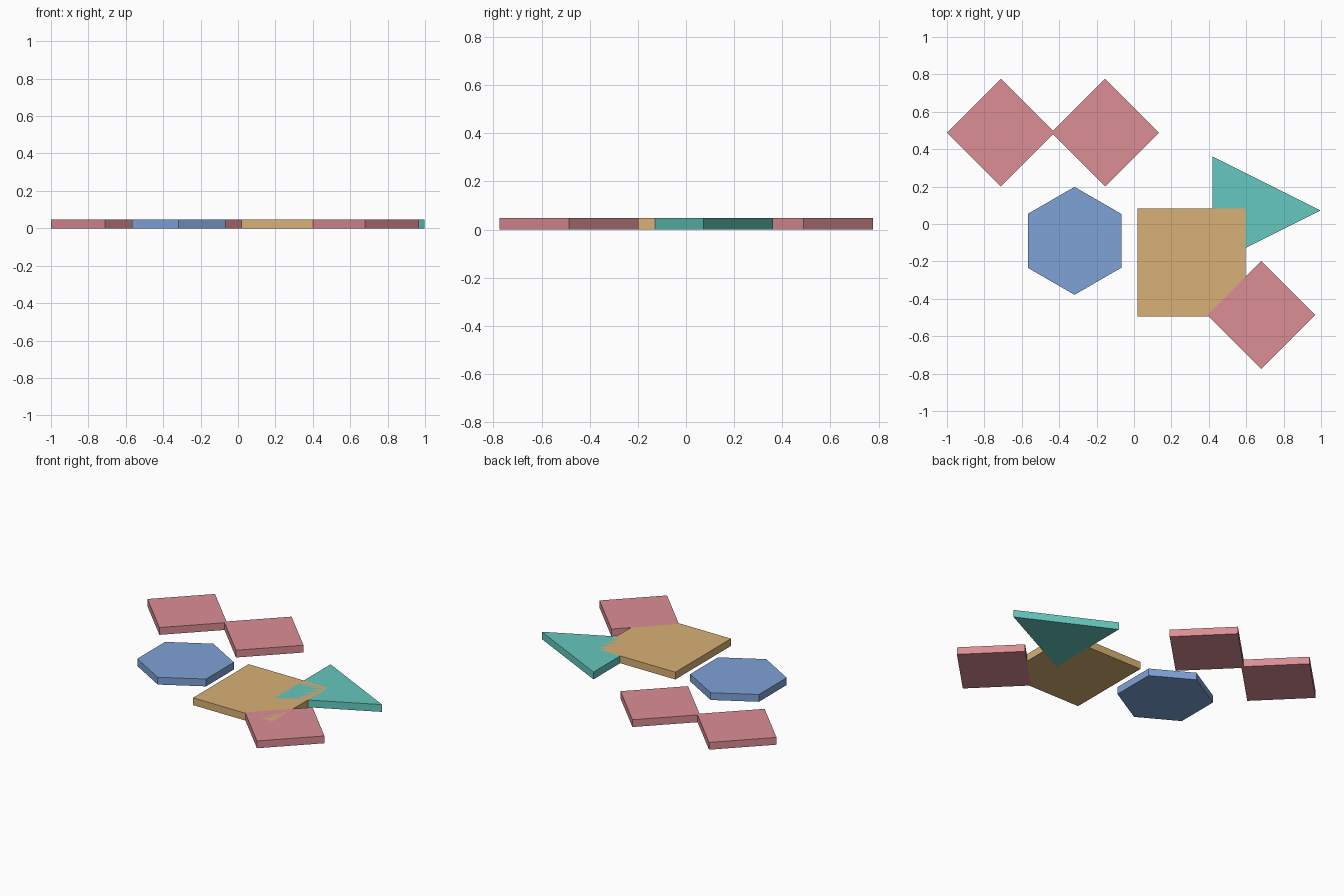
import bpy, bmesh, math

if "Cube" in bpy.data.objects:
    bpy.data.objects.remove(bpy.data.objects["Cube"])

R = 0.2885      # half width shared by all tiles
H = 0.048       # tile thickness


def material(name, rgb):
    m = bpy.data.materials.new(name)
    m.diffuse_color = (*rgb, 1)
    m.use_nodes = True
    m.node_tree.nodes["Principled BSDF"].inputs["Base Color"].default_value = m.diffuse_color
    return m


def tile(name, outline, center, mat):
    """Extrude a flat outline (counter-clockwise) from z = 0 to H."""
    bm = bmesh.new()
    face = bm.faces.new([bm.verts.new((x, y, 0)) for x, y in outline])
    top = bmesh.ops.extrude_face_region(bm, geom=[face], use_keep_orig=True)
    bmesh.ops.translate(bm, vec=(0, 0, H),
                        verts=[v for v in top["geom"] if isinstance(v, bmesh.types.BMVert)])
    bmesh.ops.recalc_face_normals(bm, faces=bm.faces)
    me = bpy.data.meshes.new(name)
    bm.to_mesh(me)
    bm.free()
    me.materials.append(mat)
    ob = bpy.data.objects.new(name, me)
    ob.location = (*center, 0)
    bpy.context.collection.objects.link(ob)


def ngon(n, start=0):
    return [(R * math.cos(start + 2 * math.pi * i / n),
             R * math.sin(start + 2 * math.pi * i / n)) for i in range(n)]


red = material("red", (0.71, 0.27, 0.30))
blue = material("blue", (0.21, 0.36, 0.68))
tan = material("tan", (0.69, 0.44, 0.18))
teal = material("teal", (0.13, 0.58, 0.52))

# Diamond tiles
for i, c in enumerate([(-0.7115, 0.489), (-0.155, 0.489), (0.68, -0.486)], 1):
    tile(f"diamond_tile_{i}", ngon(4), c, red)

# Hexagon tile, point towards the back
tile("hexagon_tile", ngon(6, math.pi / 2), (-0.318, -0.09), blue)

# Square tile
tile("square_tile", [(-R, -R), (R, -R), (R, R), (-R, R)], (0.308, -0.206), tan)

# Triangle tile, pointing right
tile("triangle_tile", [(-R, -R), (R, 0), (-R, R)], (0.7085, 0.072), teal)
